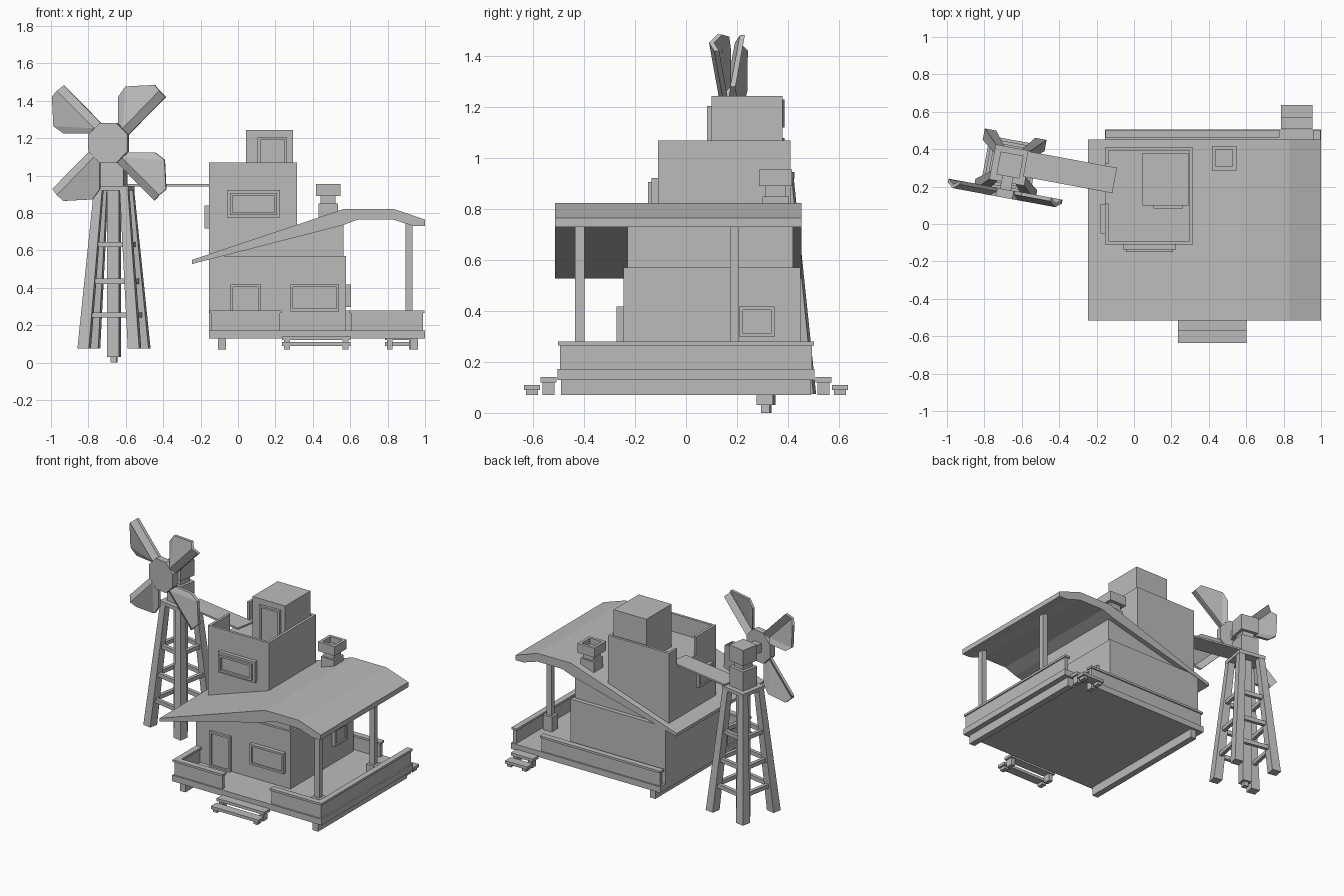
import bpy, bmesh
from math import radians
from mathutils import Matrix, Vector

if "Cube" in bpy.data.objects:
    bpy.data.objects.remove(bpy.data.objects["Cube"])

grey = bpy.data.materials.new("plain grey")
grey.use_nodes = True
grey.diffuse_color = (0.5, 0.5, 0.5, 1)
grey.node_tree.nodes["Principled BSDF"].inputs["Base Color"].default_value = grey.diffuse_color

# Frame of the windmill, turned a little about z
MILL = Matrix.Translation((-0.663, 0.315, 0)) @ Matrix.Rotation(radians(-10.5), 4, 'Z')


def finish(name, bm, matrix=None):
    bmesh.ops.recalc_face_normals(bm, faces=bm.faces)
    if matrix:
        bm.transform(matrix)
    mesh = bpy.data.meshes.new(name)
    bm.to_mesh(mesh)
    bm.free()
    mesh.materials.append(grey)
    ob = bpy.data.objects.new(name, mesh)
    bpy.context.scene.collection.objects.link(ob)
    return ob


def box(name, x, y, z, matrix=None, recess=None, rim=0.02, depth=0.01):
    """Box between (min, max) pairs; recess sinks the face in that direction."""
    bm = bmesh.new()
    bmesh.ops.create_cube(bm, size=1)
    for v in bm.verts:
        v.co = Vector([r[0] if c < 0 else r[1] for c, r in zip(v.co, (x, y, z))])
    bm.normal_update()
    if recess:
        d = Vector(recess)
        face = max(bm.faces, key=lambda f: f.normal.dot(d))
        bmesh.ops.inset_region(bm, faces=[face], thickness=rim)
        inner = bmesh.ops.extrude_face_region(bm, geom=[face])["geom"]
        bmesh.ops.translate(bm, vec=-d * depth,
                            verts=[g for g in inner if isinstance(g, bmesh.types.BMVert)])
        if face.is_valid:
            bmesh.ops.delete(bm, geom=[face], context='FACES')
    return finish(name, bm, matrix)


def block(name, half, z, matrix=MILL):
    return box(name, (-half, half), (-half, half), z, matrix)


def prism(name, profile, y0, y1):
    """Profile in x and z, extruded along y."""
    bm = bmesh.new()
    face = bm.faces.new([bm.verts.new((px, y0, pz)) for px, pz in profile])
    out = bmesh.ops.extrude_face_region(bm, geom=[face])["geom"]
    bmesh.ops.translate(bm, vec=(0, y1 - y0, 0),
                        verts=[g for g in out if isinstance(g, bmesh.types.BMVert)])
    return finish(name, bm)


# Deck and skids
box("deck", (-0.155, 1), (-0.505, 0.505), (0.13, 0.172))
for side, x in (("right", -0.107), ("left", 0.92)):
    box(side + "_skid", (x, x + 0.043), (-0.49, 0.49), (0.07, 0.13))

# Low walls around the deck, each with a cap
def rail(name, x, y):
    box(name + "_rail", x, y, (0.17, 0.265))
    g = 0.008
    box(name + "_rail_cap", (x[0] - g, x[1] + g), (y[0] - g, y[1] + g), (0.265, 0.28))

rail("front_right", (-0.145, 0.225), (-0.495, -0.47))
rail("front_left", (0.605, 0.99), (-0.495, -0.47))
rail("right", (-0.145, -0.12), (-0.495, -0.25))
rail("left", (0.965, 0.99), (-0.495, 0.495))
rail("back", (-0.145, 0.77), (0.47, 0.495))

# Steps at the front and back
for side, s, x0, x1 in (("front", -1, 0.235, 0.602), ("back", 1, 0.785, 0.955)):
    for level, inner, top in (("upper", 0.508, 0.14), ("lower", 0.573, 0.11)):
        ys = sorted((s * inner, s * (inner + 0.063)))
        box(f"{side}_{level}_tread", (x0, x1), ys, (top - 0.02, top))
        for end, x in (("right", x0 + 0.012), ("left", x1 - 0.042)):
            box(f"{side}_{level}_{end}_support", (x, x + 0.03),
                (ys[0] + 0.008, ys[1] - 0.008), (0.07, top - 0.02))

# House walls and roof
box("lower_house", (-0.155, 0.578), (-0.245, 0.45), (0.17, 0.57))
prism("upper_house", [(-0.12, 0.565), (0.565, 0.565), (0.565, 0.77), (0.52, 0.755)], -0.23, 0.42)
prism("roof", [(-0.245, 0.528), (0.56, 0.735), (0.64, 0.765), (0.83, 0.765), (0.94, 0.73),
               (1, 0.73), (1, 0.765), (0.83, 0.823), (0.57, 0.823), (-0.245, 0.55)], -0.515, 0.453)
for side, y in (("front", -0.417), ("back", 0.19)):
    box(side + "_post", (0.896, 0.934), (y - 0.018, y + 0.018), (0.17, 0.765))
    box(side + "_post_base", (0.88, 0.95), (y - 0.035, y + 0.035), (0.17, 0.275))

# Doors and windows of the house
box("front_door", (-0.04, 0.122), (-0.262, -0.24), (0.17, 0.418), recess=(0, -1, 0))
box("front_window", (0.28, 0.54), (-0.272, -0.24), (0.275, 0.418), recess=(0, -1, 0))
box("left_window", (0.57, 0.603), (0.21, 0.347), (0.297, 0.418), recess=(1, 0, 0))

# Tower with a parapet open towards the bridge
TX, TY, T = (-0.155, 0.315), (-0.11, 0.41), 0.018
PZ = (0.94, 1.07)
box("tower", TX, TY, (0.55, 0.945))
box("front_parapet", TX, (TY[0], TY[0] + T), PZ)
box("back_parapet", TX, (TY[1] - T, TY[1]), PZ)
box("left_parapet", (TX[1] - T, TX[1]), TY, PZ)
box("right_parapet", (TX[0], TX[0] + T), (TY[0], 0.11), PZ)
box("right_parapet_stub", (TX[0], TX[0] + T), (0.32, TY[1]), PZ)
box("tower_window_frame", (-0.06, 0.225), (-0.135, -0.105), (0.775, 0.922))
box("tower_window", (-0.043, 0.208), (-0.15, -0.13), (0.79, 0.907), recess=(0, -1, 0), depth=0.015)
box("tower_side_window", (-0.178, -0.15), (-0.052, 0.108), (0.718, 0.84), recess=(-1, 0, 0))

# Cabin on the tower
box("cabin", (0.042, 0.295), (0.1, 0.378), (0.94, 1.243))
box("cabin_door", (0.105, 0.262), (0.082, 0.105), (0.94, 1.205), recess=(0, -1, 0))

# Chimney
for name, h, z in (("base", 0.052, (0.76, 0.85)), ("neck", 0.04, (0.85, 0.89)),
                   ("top", 0.065, (0.89, 0.955))):
    box("chimney_" + name, (0.482 - h, 0.482 + h), (0.352 - h, 0.352 + h), z,
        recess=(0, 0, 1) if name == "top" else None, rim=0.028, depth=0.04)

# Bridge
box("bridge", (0.08, 0.565), (-0.048, 0.09), (0.943, 0.955), MILL)

# Windmill legs and cross bars
LOW, HIGH = 0.075, 0.925
def spread(z):
    return 0.137 - 0.067 * (z - LOW) / (HIGH - LOW)

for i in range(4):
    turn = MILL @ Matrix.Rotation(radians(90 * i), 4, 'Z')
    bm = bmesh.new()
    bmesh.ops.create_cube(bm, size=1)
    for v in bm.verts:
        z, w = (LOW, 0.062) if v.co.z < 0 else (HIGH, 0.045)
        v.co = Vector((v.co.x * w + spread(z), v.co.y * w + spread(z), z))
    finish(f"mill_leg_{i + 1}", bm, turn)
    for j, z in enumerate((0.255, 0.435, 0.632)):
        r = spread(z)
        box(f"mill_bar_{i + 1}_{j + 1}", (-r, r), (-r - 0.012, -r + 0.012), (z - 0.014, z + 0.014), turn)

# Windmill column, platform and head
block("mill_column", 0.032, (0.03, 0.93))
block("mill_column_foot", 0.017, (0, 0.03))
block("mill_platform", 0.095, (0.92, 0.945))
block("mill_neck", 0.062, (0.945, 1.08))
block("mill_collar", 0.042, (1.08, 1.12))
block("mill_head", 0.062, (1.12, 1.23))
HUB = MILL @ Matrix.Translation((0, -0.163, 1.175))
box("mill_shaft", (-0.03, 0.03), (0, 0.11), (-0.03, 0.03), HUB)
bm = bmesh.new()
bmesh.ops.create_cone(bm, cap_ends=True, segments=8, radius1=0.116, radius2=0.116, depth=0.045)
finish("mill_hub", bm, HUB @ Matrix.Translation((0, 0.008, 0))
       @ Matrix.Rotation(radians(90), 4, 'X') @ Matrix.Rotation(radians(22.5), 4, 'Z'))

# Four creased blades
EDGE, RIDGE = 0.012, -0.014
OUTLINE = [(0.107, 0.045, EDGE), (0.308, 0.246, EDGE), (0.278, 0.279, RIDGE), (0.248, 0.31, EDGE),
           (0.09, 0.302, EDGE), (0.05, 0.247, EDGE), (0.05, 0.107, EDGE), (0.078, 0.076, RIDGE)]
for i in range(4):
    bm = bmesh.new()
    v = [bm.verts.new((u, d, w)) for u, w, d in OUTLINE]
    faces = [bm.faces.new([v[k] for k in ids]) for ids in ((0, 1, 2, 7), (7, 2, 3, 4), (7, 4, 5, 6))]
    # Keep the flat front and add thickness behind it
    out = bmesh.ops.extrude_face_region(bm, geom=faces, use_keep_orig=True)["geom"]
    bmesh.ops.translate(bm, vec=(0, 0.02, 0),
                        verts=[g for g in out if isinstance(g, bmesh.types.BMVert)])
    finish(f"mill_blade_{i + 1}", bm, HUB @ Matrix.Rotation(radians(90 * i), 4, 'Y'))
